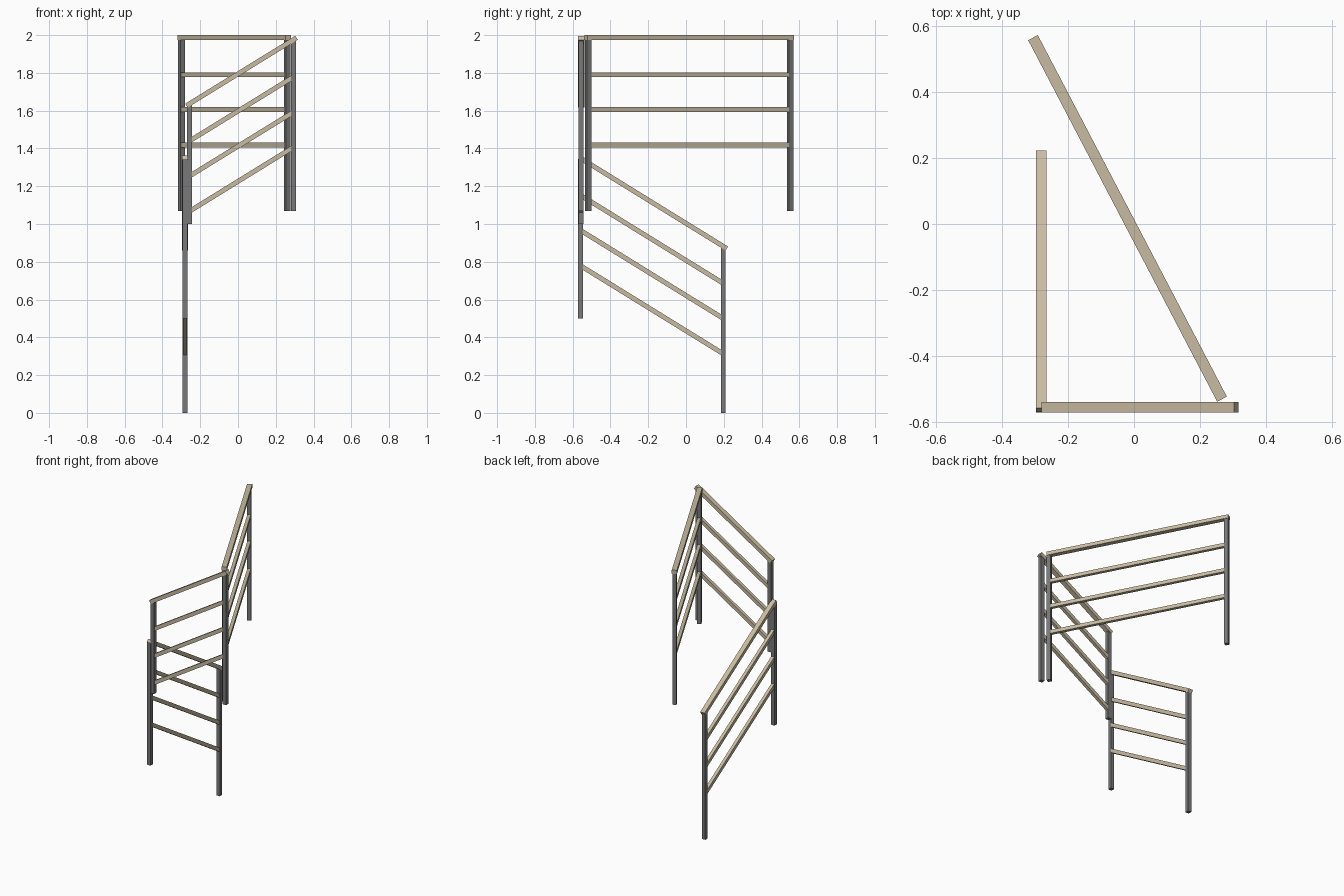
import bpy, bmesh
from mathutils import Vector, Matrix

if "Cube" in bpy.data.objects:
    bpy.data.objects.remove(bpy.data.objects["Cube"])


def material(name, rgb):
    m = bpy.data.materials.new(name)
    m.diffuse_color = (*rgb, 1.0)
    m.use_nodes = True
    m.node_tree.nodes["Principled BSDF"].inputs["Base Color"].default_value = m.diffuse_color
    return m


METAL = material("grey metal", (0.19, 0.19, 0.195))
WOOD = material("pale wood", (0.58, 0.50, 0.36))


def bar(name, a, b, width, height, mat, heading=None):
    """Rectangular bar from a to b; width is horizontal for rails."""
    a, b = Vector(a), Vector(b)
    along = (b - a).normalized()
    if heading is None:                       # rail
        side = Vector((0, 0, 1)).cross(along).normalized()
    else:                                     # post, turned to its railing
        side = Vector((-heading.y, heading.x, 0))
    up = along.cross(side)
    rot = Matrix((along, side, up)).transposed().to_4x4()
    bm = bmesh.new()
    bmesh.ops.create_cube(bm, size=1)
    bmesh.ops.scale(bm, vec=((b - a).length, width, height), verts=bm.verts)
    bmesh.ops.transform(bm, matrix=Matrix.Translation((a + b) / 2) @ rot, verts=bm.verts)
    me = bpy.data.meshes.new(name)
    bm.to_mesh(me)
    bm.free()
    me.materials.append(mat)
    bpy.context.collection.objects.link(bpy.data.objects.new(name, me))


def railing(name, p, q, bottoms, lower, upper, over):
    """p, q: post centres; bottoms: post feet; lower/upper: rail heights at p and q."""
    p, q = Vector((*p, 0)), Vector((*q, 0))
    run = q - p
    heading = run.normalized()
    # Posts
    for tag, pos, foot, top in (("start", p, bottoms[0], lower[-1]),
                                ("end", q, bottoms[1], upper[-1])):
        bar(f"{name}_{tag}_post", pos + Vector((0, 0, foot)),
            pos + Vector((0, 0, top - 0.003)), 0.026, 0.026, METAL, heading)
    # Three thin rails and one wider handrail that overhangs the posts
    for i, (z0, z1) in enumerate(zip(lower, upper)):
        a, b = p + Vector((0, 0, z0)), q + Vector((0, 0, z1))
        if i == len(lower) - 1:
            step = (b - a) / run.length
            bar(f"{name}_handrail", a - step * over[0], b + step * over[1], 0.033, 0.025, WOOD)
        else:
            bar(f"{name}_rail_{i + 1}", a, b, 0.022, 0.025, WOOD)


def climb(heights, rise):
    return [h + rise for h in heights]


# Lower stair flight, along the left side
low = [0.313, 0.500, 0.686, 0.882]
railing("lower_flight", (-0.281, 0.197), (-0.281, -0.558), (0, 0.5),
        low, climb(low, 0.466), (0.019, 0.006))

# Upper stair flight, along the front
mid = [1.068, 1.254, 1.440, 1.637]
railing("upper_flight", (-0.256, -0.555), (0.294, -0.555), (1.0, 1.07),
        mid, climb(mid, 0.339), (0.017, 0.016))

# Level landing railing, running diagonally to the back
flat = [1.418, 1.606, 1.790, 1.9875]
railing("landing", (0.260, -0.518), (-0.299, 0.551), (1.07, 1.07),
        flat, flat, (0.014, 0.015))
